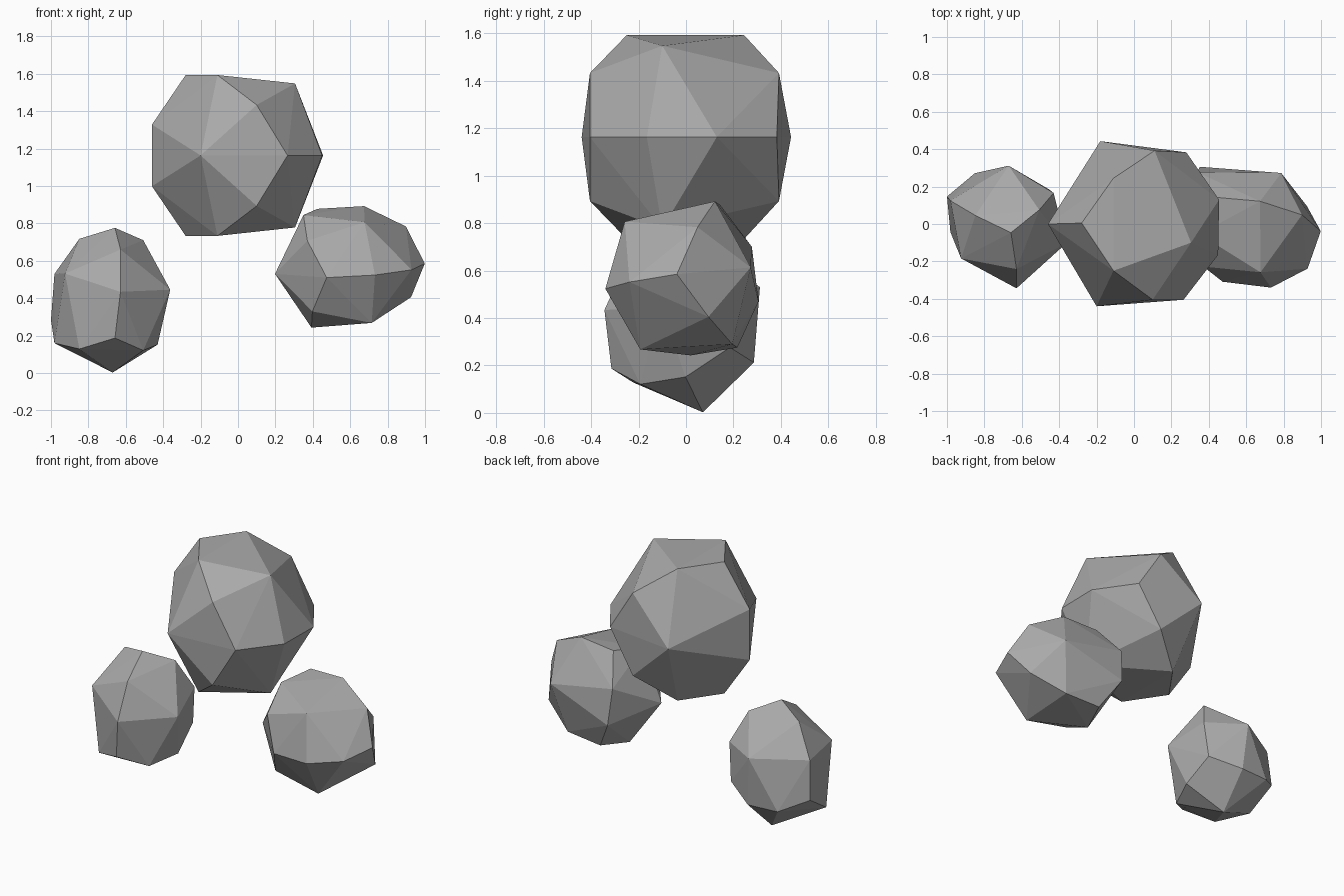
import bpy, bmesh
from mathutils import Vector

if "Cube" in bpy.data.objects:
    bpy.data.objects.remove(bpy.data.objects["Cube"])

# Shared boulder shape: 7 corners mirrored across the mid plane, 6 corners on it
PAIRED = [(-.46, 0, .165), (-.28, .005, .43), (-.11, .245, .43), (-.11, -.25, .43),
          (.305, -.10, .385), (.10, -.405, .27), (.11, .392, .27)]
MIDDLE = [(.455, .13), (.45, -.165), (.265, -.405), (-.20, -.44), (.28, .383), (-.18, .443)]

# Dark grey stone
stone = bpy.data.materials.new("stone")
stone.diffuse_color = (.4, .4, .4, 1)
stone.use_nodes = True
stone.node_tree.nodes["Principled BSDF"].inputs["Base Color"].default_value = stone.diffuse_color


def boulder(name, center, ax, ay, az, nudge=(0, 0, 0)):
    """Faceted hull of the shared shape, stretched and turned along three axes.
    The last corner can be nudged a little for variety."""
    pts = [(x, y, s * z) for x, y, z in PAIRED for s in (1, -1)]
    pts += [(x, y, 0) for x, y in MIDDLE]
    ax, ay, az = Vector(ax), Vector(ay), Vector(az)
    local = [ax * x + ay * y + az * z for x, y, z in pts]
    local[-1] += Vector(nudge)

    bm = bmesh.new()
    for p in local:
        bm.verts.new(p)
    bmesh.ops.convex_hull(bm, input=bm.verts[:])
    bmesh.ops.recalc_face_normals(bm, faces=bm.faces[:])
    mesh = bpy.data.meshes.new(name)
    bm.to_mesh(mesh)
    bm.free()
    mesh.materials.append(stone)
    ob = bpy.data.objects.new(name, mesh)
    ob.location = center
    bpy.context.collection.objects.link(ob)
    return ob


# Large upper boulder
boulder("large_rock", (0, 0, 1.163), (1, 0, 0), (0, 1, 0), (0, 0, 1))
# Right boulder, turned clockwise
boulder("right_rock", (.595, .002, .562),
        (.545, -.63, -.05), (.655, .355, .096), (-.05, -.085, .70))
# Left boulder, tipped over
boulder("left_rock", (-.695, -.005, .379),
        (-.145, .625, -.365), (-.69, -.06, .015), (0, .312, .685),
        nudge=(.05, -.04, .08))
